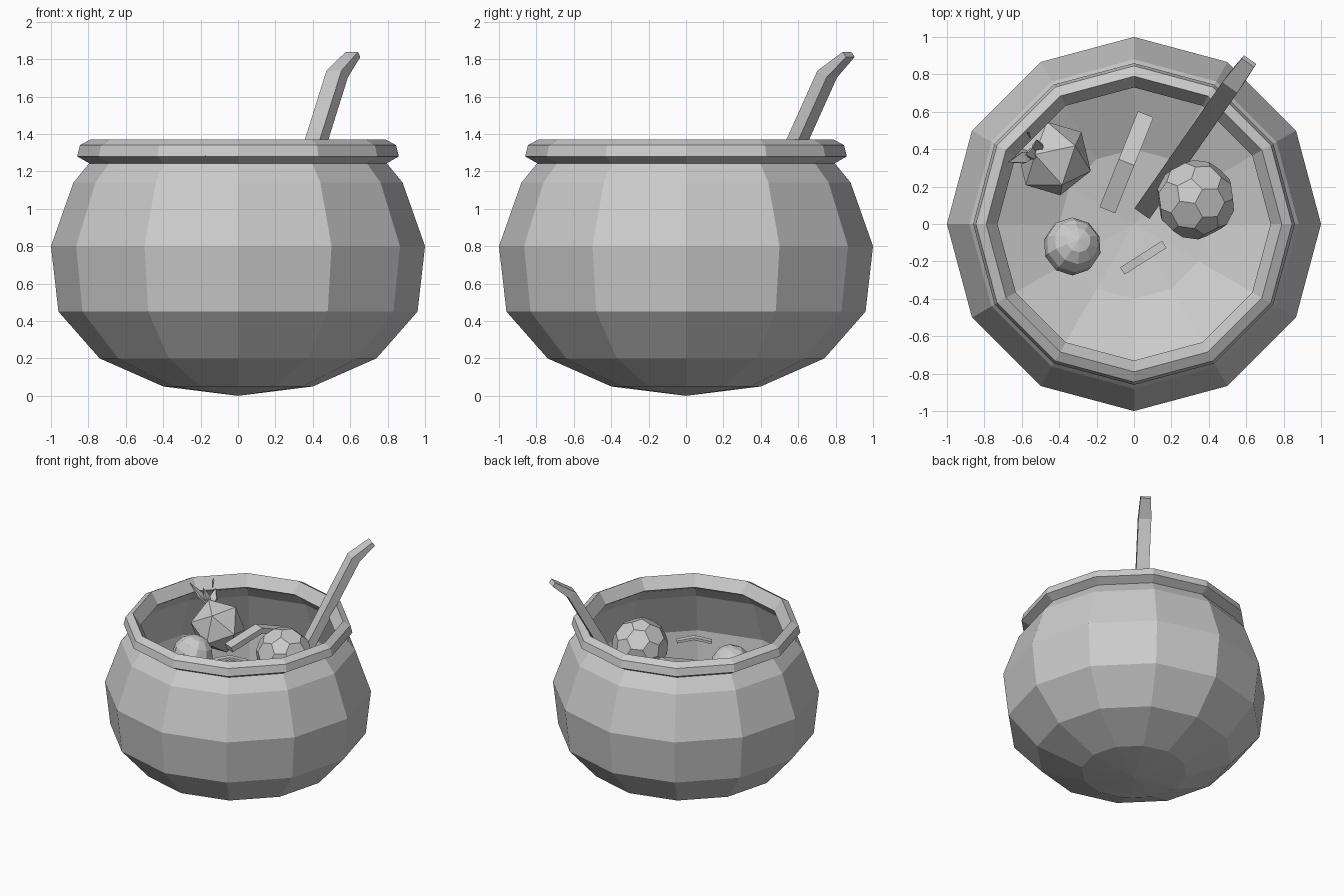
import bpy, bmesh, math
from mathutils import Vector, Matrix, Euler

cube = bpy.data.objects.get("Cube")
if cube:
    bpy.data.objects.remove(cube, do_unlink=True)

GREY = (0.6, 0.6, 0.6, 1)
mat = bpy.data.materials.new("plain grey")
mat.use_nodes = True
mat.diffuse_color = GREY
mat.node_tree.nodes["Principled BSDF"].inputs["Base Color"].default_value = GREY


def finish(bm, name, loc=(0, 0, 0), rot=(0, 0, 0)):
    """Turn a bmesh into a named, flat-shaded object."""
    bmesh.ops.recalc_face_normals(bm, faces=bm.faces)
    mesh = bpy.data.meshes.new(name)
    bm.to_mesh(mesh)
    bm.free()
    mesh.materials.append(mat)
    obj = bpy.data.objects.new(name, mesh)
    obj.location = loc
    obj.rotation_euler = Euler([math.radians(a) for a in rot])
    bpy.context.collection.objects.link(obj)
    return obj


def lathe(name, profile, closed=False, sides=12):
    """Spin a (radius, height) profile around z."""
    bm = bmesh.new()
    verts = [bm.verts.new((r, 0, z)) for r, z in profile]
    pairs = list(zip(verts, verts[1:])) + ([(verts[-1], verts[0])] if closed else [])
    edges = [bm.edges.new(p) for p in pairs]
    bmesh.ops.spin(bm, geom=verts + edges, cent=(0, 0, 0), axis=(0, 0, 1),
                   angle=math.tau, steps=sides, use_duplicate=False)
    bmesh.ops.remove_doubles(bm, verts=bm.verts, dist=0.0005)
    return finish(bm, name)


def bar(name, path, sizes):
    """Loft (width, thickness) rectangles along a bent path."""
    pts = [Vector(p) for p in path]
    run = pts[-1] - pts[0]
    side = Vector((run.y, -run.x, 0)).normalized()
    bm = bmesh.new()
    rings = []
    for i, (p, (w, t)) in enumerate(zip(pts, sizes)):
        tangent = pts[min(i + 1, len(pts) - 1)] - pts[max(i - 1, 0)]
        up = side.cross(tangent).normalized()
        rings.append([bm.verts.new(p + side * w * a / 2 + up * t * b / 2)
                      for a, b in ((-1, -1), (1, -1), (1, 1), (-1, 1))])
    for a, b in zip(rings, rings[1:]):
        for k in range(4):
            bm.faces.new((a[k], a[k - 1], b[k - 1], b[k]))
    bm.faces.new(rings[0])
    bm.faces.new(rings[-1])
    return finish(bm, name)


# Pot: thin open bowl and a chunky closed rim
lathe("pot_bowl", [(0, 0), (0.4, 0.05), (0.74, 0.2), (0.96, 0.45), (1, 0.8),
                   (0.88, 1.14), (0.79, 1.25)])
rim = lathe("pot_rim", [(0.79, 1.24), (0.86, 1.28), (0.845, 1.34), (0.79, 1.37),
                        (0.73, 1.28)], closed=True)

# Small chips cut into the rim
for i, (x, y, lean) in enumerate([(-0.18, -0.84, 0), (0.84, -0.22, -30), (-0.57, 0.48, 15)]):
    bm = bmesh.new()
    bmesh.ops.create_cone(bm, cap_ends=True, segments=4, radius1=0.02, radius2=0.002, depth=0.11)
    chip = finish(bm, f"chip_cutter_{i + 1}")
    chip.matrix_world = (Matrix.Translation((x, y, 1.315))
                         @ Matrix.Rotation(math.atan2(y, x), 4, "Z")
                         @ Matrix.Rotation(math.radians(lean), 4, "X")
                         @ Matrix.Diagonal((2, 0.7, 1, 1)))
    chip.hide_render = True
    chip.hide_viewport = True
    cut = rim.modifiers.new("chip", "BOOLEAN")
    cut.operation = "DIFFERENCE"
    cut.object = chip

# Ladle handle leaning over the rim
bar("ladle_handle", [(0.06, 0.08, 0.22), (0.53, 0.755, 1.72), (0.615, 0.87, 1.825)],
    [(0.098, 0.07), (0.098, 0.07), (0.08, 0.035)])

# Bent strips
bar("large_strip", [(-0.14, 0.08, 1.05), (-0.04, 0.33, 1.14), (0.06, 0.58, 1.05)],
    [(0.09, 0.045)] * 3)
bar("small_strip", [(-0.06, -0.25, 1.09), (0.05, -0.18, 1.12), (0.16, -0.11, 1.09)],
    [(0.045, 0.02)] * 3)

# Root vegetable with pointed leaves
bm = bmesh.new()
bmesh.ops.create_icosphere(bm, subdivisions=1, radius=0.21)
finish(bm, "root_vegetable", (-0.43, 0.35, 1.05), (-15, -25, 20))
base = Vector((-0.51, 0.38, 1.17))
for i, tip in enumerate([(-0.67, 0.33, 1.35), (-0.52, 0.45, 1.3), (-0.58, 0.37, 1.32)]):
    tip = Vector(tip)
    bar(f"leaf_{i + 1}", [base, base.lerp(tip, 0.5), tip],
        [(0.012, 0.008), (0.06, 0.02), (0.002, 0.002)])

# Many-faced vegetable: clipped corners give five- and six-sided faces
bm = bmesh.new()
bmesh.ops.create_icosphere(bm, subdivisions=1, radius=0.245)
bm.edges.ensure_lookup_table()
length = bm.edges[0].calc_length()
bmesh.ops.bevel(bm, geom=bm.verts[:] + bm.edges[:], offset=length * 0.33,
                offset_type="OFFSET", segments=1, affect="VERTICES", profile=0.5)
finish(bm, "faceted_vegetable", (0.33, 0.13, 1.1), (-14, -8, 10))

# Small round vegetable
bm = bmesh.new()
bmesh.ops.create_uvsphere(bm, u_segments=10, v_segments=7, radius=0.155)
finish(bm, "round_vegetable", (-0.33, -0.12, 1.02), (-14, 14, 0))
